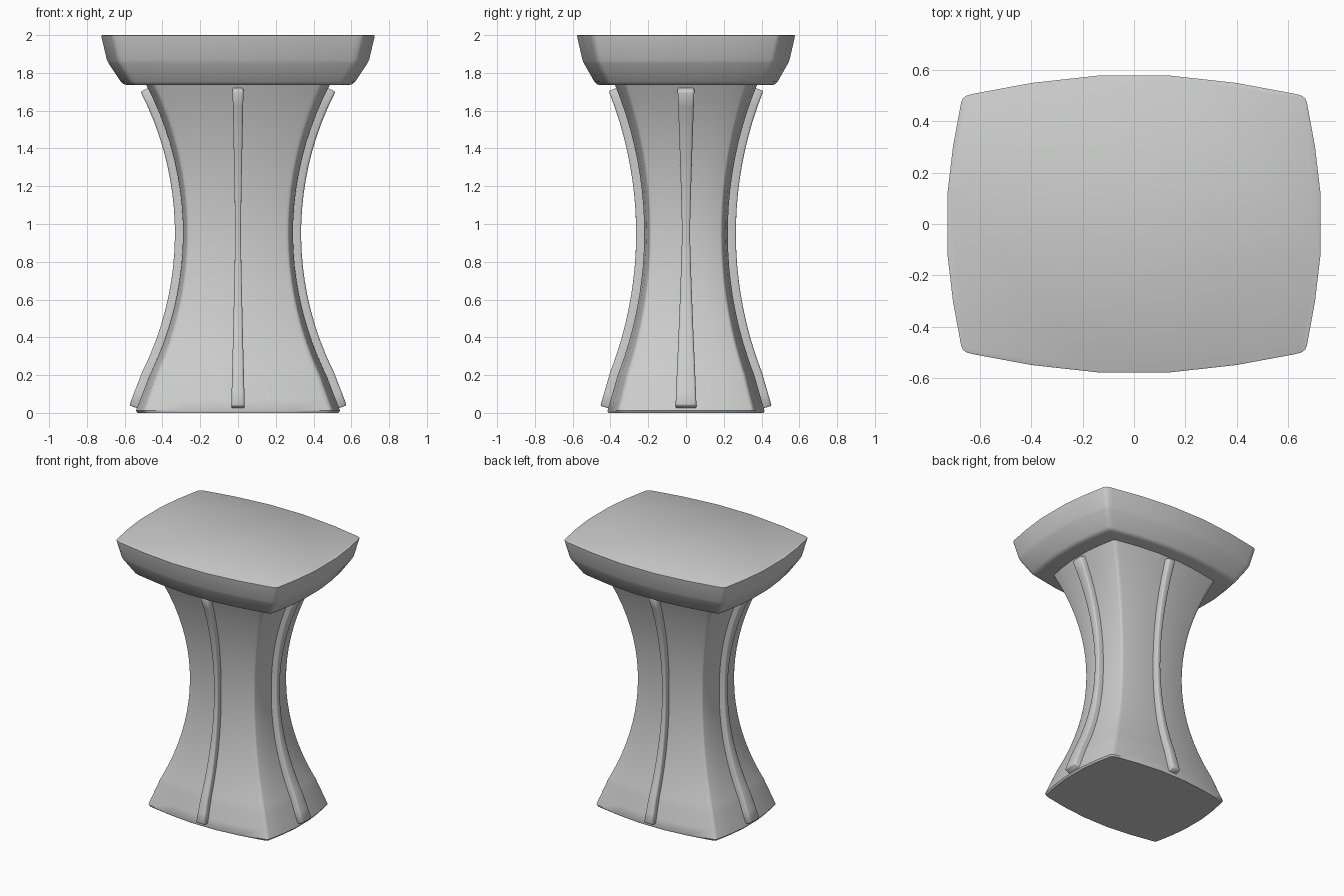
import bpy, bmesh, math
from mathutils import Vector

if "Cube" in bpy.data.objects:
    bpy.data.objects.remove(bpy.data.objects["Cube"])

grey = bpy.data.materials.new("stone grey")
grey.diffuse_color = (0.6, 0.61, 0.6, 1)
grey.use_nodes = True
grey.node_tree.nodes["Principled BSDF"].inputs["Base Color"].default_value = grey.diffuse_color

# one quarter of the bulged rectangle section, as fractions of the half sizes
QUARTER = [(1, .22), (.972, .52), (.928, .82), (.918, .848), (.897, .866), (.86, .878), (.55, .95), (.19, 1)]
SECTION = (QUARTER + [(-x, y) for x, y in reversed(QUARTER)]
           + [(-x, -y) for x, y in QUARTER] + [(x, -y) for x, y in reversed(QUARTER)])


def loft(name, rings, angle):
    """Skin a list of closed rings and cap both ends."""
    bm = bmesh.new()
    loops = [[bm.verts.new(p) for p in ring] for ring in rings]
    n = len(loops[0])
    for a, b in zip(loops, loops[1:]):
        for i in range(n):
            j = (i + 1) % n
            bm.faces.new((a[i], a[j], b[j], b[i]))
    bm.faces.new(loops[0][::-1])
    bm.faces.new(loops[-1])
    bmesh.ops.recalc_face_normals(bm, faces=bm.faces)
    me = bpy.data.meshes.new(name)
    bm.to_mesh(me)
    bm.free()
    me.materials.append(grey)
    ob = bpy.data.objects.new(name, me)
    bpy.context.collection.objects.link(ob)
    bpy.ops.object.select_all(action='DESELECT')
    ob.select_set(True)
    bpy.context.view_layer.objects.active = ob
    bpy.ops.object.shade_smooth_by_angle(angle=math.radians(angle))
    return ob


def ring(hx, hy, z):
    return [(x * hx, y * hy, z) for x, y in SECTION]


def flare(z, waist, radius, foot):
    """Half width of the pedestal: an arc above z 0.2, straight below."""
    arc = lambda t: waist + radius - math.sqrt(radius ** 2 - (t - .95) ** 2)
    if z >= .2:
        return arc(z)
    return foot + (arc(.2) - foot) * z / .2


WIDE = (.291, 1.68, .545)
DEEP = (.221, 2.07, .419)

# seat
loft("seat", [ring(*r) for r in [
    (.585, .455, 1.735), (.605, .472, 1.74), (.62, .485, 1.753), (.685, .54, 1.85),
    (.694, .548, 1.868), (.723, .576, 1.99), (.724, .577, 1.997), (.719, .572, 2.0)]], 40)

# pedestal
levels = [.012, .07, .13, .17, .2, .23] + [.3 + 1.44 * i / 18 for i in range(19)]
rings = [ring(.532, .411, 0)]
rings += [ring(flare(z, *WIDE), flare(z, *DEEP), z) for z in levels]
loft("pedestal", rings, 40)


# ribs following the middle of each side
def rib(name, angle, prof, w_top, w_mid, w_low):
    out = Vector((math.cos(angle), math.sin(angle), 0))
    side = Vector((-out.y, out.x, 0))
    up = Vector((0, 0, 1))
    zs = [.025, .031, .1, .16, .2, .24] + [.3 + 1.414 * i / 18 for i in range(19)] + [1.72]
    rings = []
    for k, z in enumerate(zs):
        e = .004
        slope = (flare(z + e, *prof) - flare(z - e, *prof)) / (2 * e)
        normal = (out - up * slope).normalized()
        base = out * flare(z, *prof) + up * z
        t = min(1, abs(z - .95) / .9)
        w = (w_mid + ((w_top if z > .95 else w_low) - w_mid) * t ** 1.2) / 2
        h = .043
        if k in (0, len(zs) - 1):
            w, h = w - .005, h - .005
        b = min(.012, w * .4)
        shape = [(-w, -.015), (-w, h - b), (-w + b * .3, h - b * .3), (-w + b, h),
                 (w - b, h), (w - b * .3, h - b * .3), (w, h - b), (w, -.015)]
        rings.append([base + side * s + normal * d for s, d in shape])
    loft(name, rings, 50)


for name, a, prof, widths in [
        ("right_rib", 0, WIDE, (.098, .042, .11)), ("back_rib", 90, DEEP, (.064, .03, .07)),
        ("left_rib", 180, WIDE, (.098, .042, .11)), ("front_rib", 270, DEEP, (.064, .03, .07))]:
    rib(name, math.radians(a), prof, *widths)
